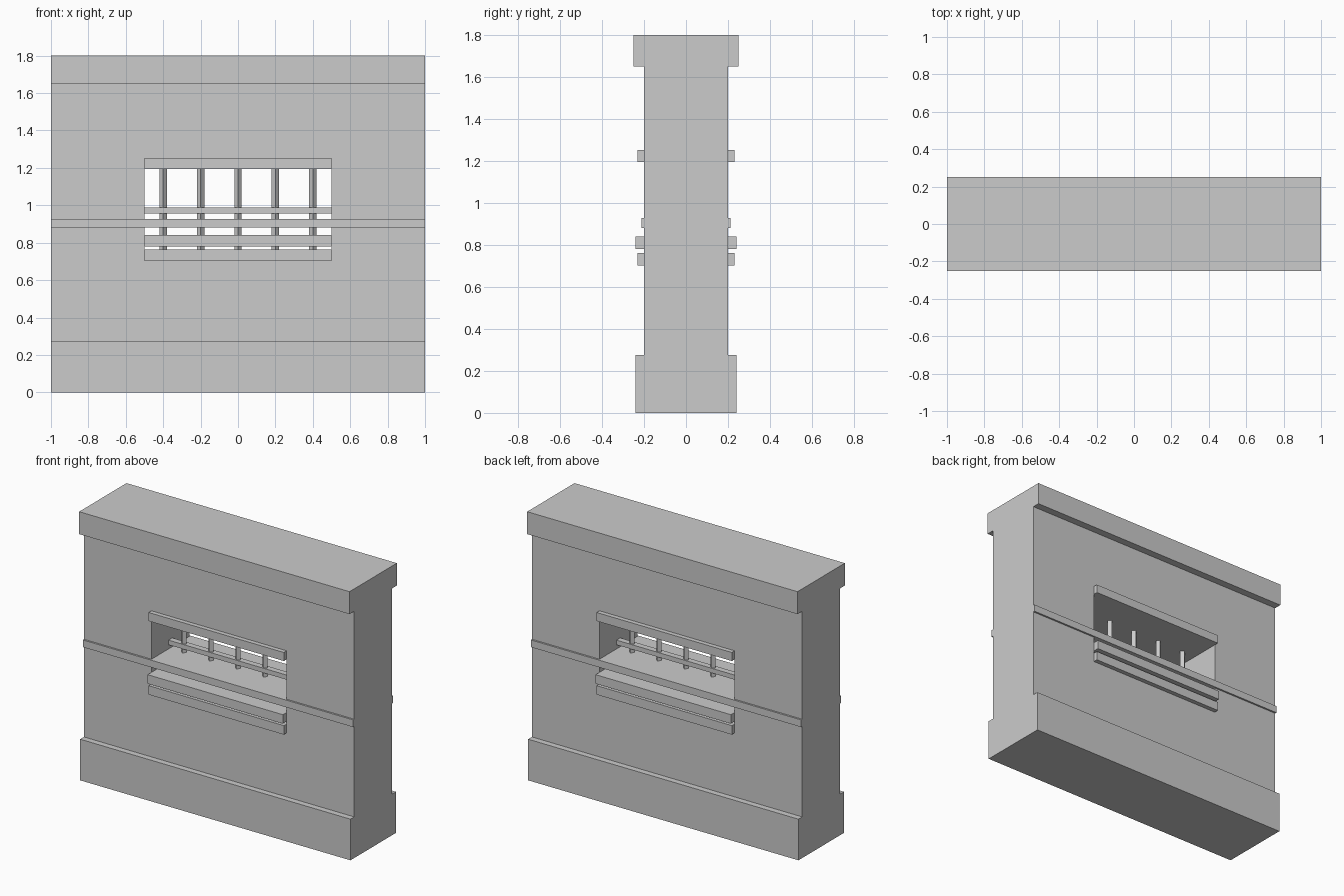
import bpy
import bmesh
from math import pi
from mathutils import Matrix

cube = bpy.data.objects.get("Cube")
if cube:
    bpy.data.objects.remove(cube, do_unlink=True)

# One plain stone colour
stone = bpy.data.materials.new("stone_grey")
stone.use_nodes = True
stone.diffuse_color = (0.6, 0.6, 0.6, 1)
stone.node_tree.nodes["Principled BSDF"].inputs["Base Color"].default_value = (0.6, 0.6, 0.6, 1)


def finish(name, bm):
    bmesh.ops.recalc_face_normals(bm, faces=bm.faces)
    mesh = bpy.data.meshes.new(name)
    bm.to_mesh(mesh)
    bm.free()
    mesh.materials.append(stone)
    obj = bpy.data.objects.new(name, mesh)
    bpy.context.collection.objects.link(obj)
    return obj


def slab(name, half_x, half_y, z0, z1):
    """Box running through the whole wall, centred on the z axis."""
    bm = bmesh.new()
    bmesh.ops.create_cube(bm, size=1, matrix=Matrix.Translation((0, 0, (z0 + z1) / 2))
                          @ Matrix.Diagonal((2 * half_x, 2 * half_y, z1 - z0, 1)))
    return finish(name, bm)


def wall_with_opening(name, half_x, half_y, z0, z1, open_x, open_z0, open_z1):
    """Rectangular frame extruded through the wall thickness."""
    bm = bmesh.new()

    def ring(hx, a, b):
        return [bm.verts.new((x, -half_y, z)) for x, z in ((-hx, a), (hx, a), (hx, b), (-hx, b))]

    outer = ring(half_x, z0, z1)
    inner = ring(open_x, open_z0, open_z1)
    for i in range(4):
        j = (i + 1) % 4
        bm.faces.new((outer[i], outer[j], inner[j], inner[i]))
    front = bm.faces[:]
    result = bmesh.ops.extrude_face_region(bm, geom=front, use_keep_orig=True)
    moved = [v for v in result["geom"] if isinstance(v, bmesh.types.BMVert)]
    bmesh.ops.translate(bm, verts=moved, vec=(0, 2 * half_y, 0))
    return finish(name, bm)


# Main wall with its window opening
wall_with_opening("wall", 1, 0.2, 0.275, 1.65, 0.5, 0.735, 1.225)

# Plinth, coping and the trim that passes through the wall
slab("plinth", 1, 0.24, 0, 0.275)
slab("coping", 1, 0.25, 1.65, 1.8)
slab("wall_band", 1, 0.212, 0.88, 0.928)
slab("window_header", 0.5, 0.23, 1.195, 1.252)
slab("window_sill", 0.5, 0.24, 0.78, 0.84)
slab("lower_sill", 0.5, 0.23, 0.703, 0.763)

# Window grille: a cross rail and five upright bars set corner-on
slab("grille_rail", 0.5, 0.02, 0.956, 0.987)
bar_bottom, bar_top = 0.735, 1.21
for i in range(5):
    bm = bmesh.new()
    bmesh.ops.create_cube(bm, size=1,
                          matrix=Matrix.Translation((0.2 * (i - 2), 0, (bar_bottom + bar_top) / 2))
                          @ Matrix.Rotation(pi / 4, 4, "Z")
                          @ Matrix.Diagonal((0.028, 0.028, bar_top - bar_bottom, 1)))
    finish(f"grille_bar_{i + 1}", bm)
